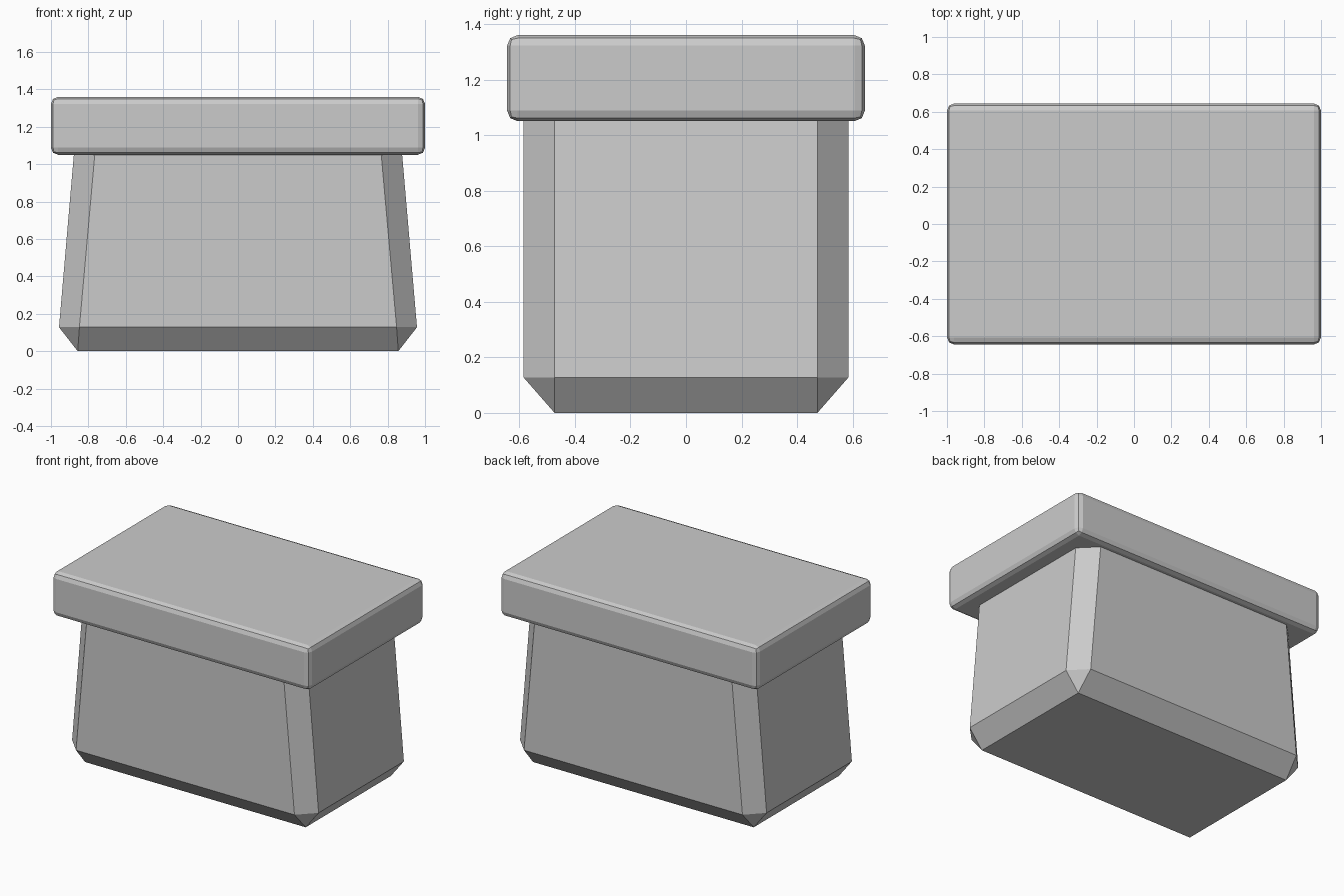
import bpy, bmesh, math

if "Cube" in bpy.data.objects:
    bpy.data.objects.remove(bpy.data.objects["Cube"])

def finish(name, bm):
    mesh = bpy.data.meshes.new(name)
    bm.to_mesh(mesh)
    bm.free()
    obj = bpy.data.objects.new(name, mesh)
    bpy.context.collection.objects.link(obj)
    return obj

# Body: tapered box with single chamfers, as the hull of mirrored corner points
bm = bmesh.new()
corner = [
    (0.857, 0.473, 0.0),                            # sharp foot corner
    (0.957, 0.473, 0.128), (0.848, 0.585, 0.128),   # widest ring
    (0.876, 0.473, 1.07), (0.764, 0.585, 1.07),     # top ring, tucked into the lid
]
for sx in (-1, 1):
    for sy in (-1, 1):
        for x, y, z in corner:
            bm.verts.new((sx * x, sy * y, z))
bmesh.ops.convex_hull(bm, input=bm.verts[:])
bmesh.ops.dissolve_limit(bm, angle_limit=math.radians(2),
                         verts=bm.verts[:], edges=bm.edges[:])
bmesh.ops.recalc_face_normals(bm, faces=bm.faces[:])
finish("body", bm)

# Lid: slab with a narrow two-step bevel
bm = bmesh.new()
bmesh.ops.create_cube(bm, size=1)
bmesh.ops.scale(bm, vec=(2.0, 1.288, 0.31), verts=bm.verts[:])
bmesh.ops.translate(bm, vec=(0, 0, 1.205), verts=bm.verts[:])
lid = finish("lid", bm)
bevel = lid.modifiers.new("edge_bevel", 'BEVEL')
bevel.width = 0.038
bevel.segments = 2
